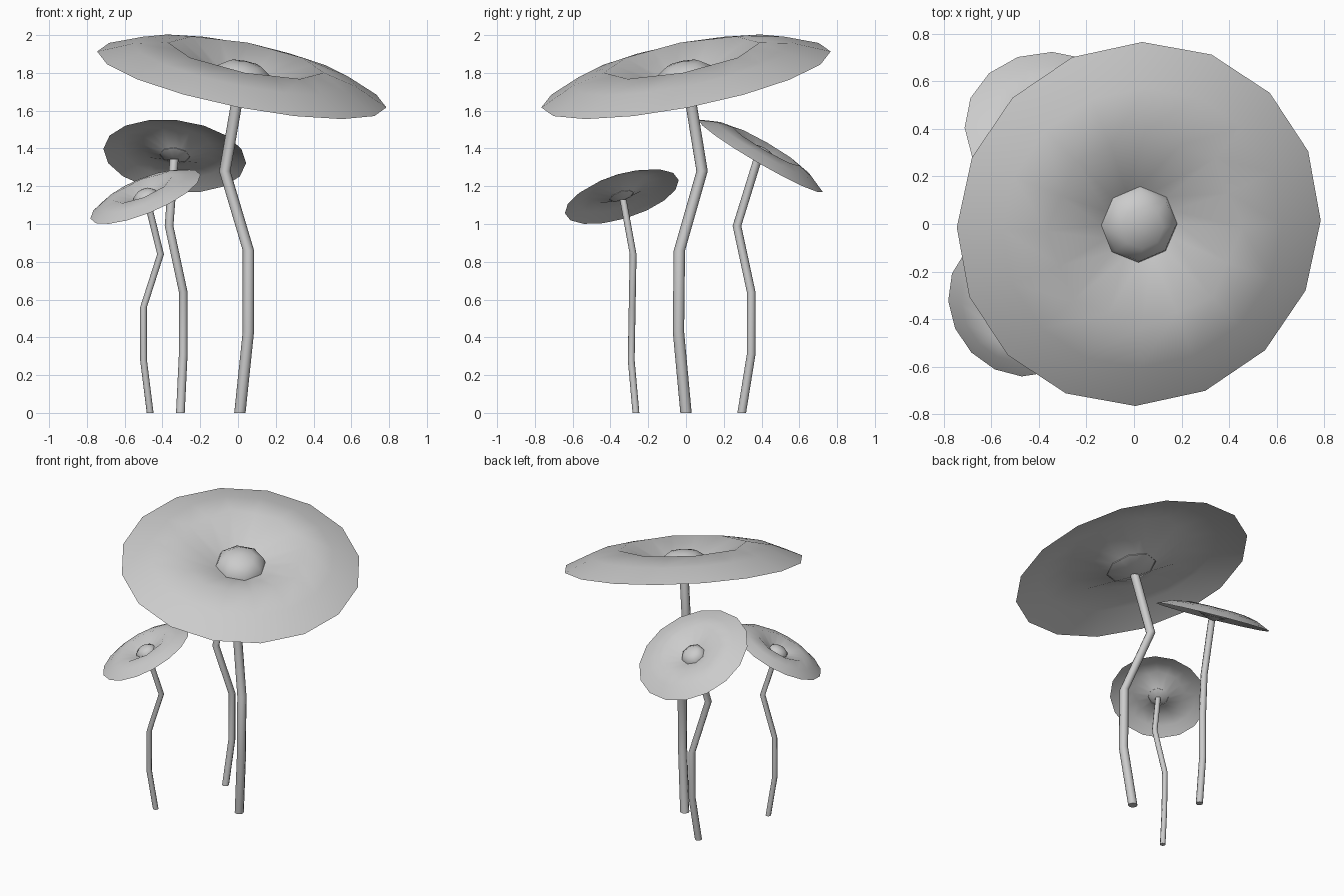
import bpy, bmesh
from math import sin, cos, pi
from mathutils import Vector, Matrix

cube = bpy.data.objects.get("Cube")
if cube:
    bpy.data.objects.remove(cube, do_unlink=True)

grey = bpy.data.materials.new("plain_grey")
grey.use_nodes = True
grey.diffuse_color = (0.6, 0.6, 0.6, 1)
grey.node_tree.nodes["Principled BSDF"].inputs["Base Color"].default_value = grey.diffuse_color


def finish(name, bm, angle):
    mesh = bpy.data.meshes.new(name)
    bm.to_mesh(mesh)
    bm.free()
    mesh.materials.append(grey)
    obj = bpy.data.objects.new(name, mesh)
    bpy.context.collection.objects.link(obj)
    bpy.ops.object.select_all(action="DESELECT")
    obj.select_set(True)
    bpy.context.view_layer.objects.active = obj
    bpy.ops.object.shade_smooth_by_angle(angle=angle)


def bridge(bm, low, high):
    n = len(low)
    for i in range(n):
        j = (i + 1) % n
        bm.faces.new((low[i], low[j], high[j], high[i]))


def lathe(name, profile, tip, sides, centre, normal, scale):
    """Round sheet from (radius, height, octagonal) rings, closed by a tip."""
    bm = bmesh.new()
    rings = []
    for radius, height, octagonal in profile:
        ring = []
        for i in range(sides):
            a = 2 * pi * i / sides
            r = radius * (cos(pi / 8) if octagonal and i % 2 else 1)
            ring.append(bm.verts.new((r * cos(a), r * sin(a), height)))
        rings.append(ring)
    for low, high in zip(rings, rings[1:]):
        bridge(bm, low, high)
    apex = bm.verts.new((0, 0, tip))
    for i in range(sides):
        bm.faces.new((rings[-1][i], rings[-1][(i + 1) % sides], apex))
    turn = Vector((0, 0, 1)).rotation_difference(Vector(normal)).to_matrix().to_4x4()
    place = Matrix.Translation(centre) @ turn @ Matrix.Scale(scale, 4)
    bmesh.ops.transform(bm, matrix=place, verts=bm.verts)
    finish(name, bm, pi)


def stem(name, path, radius, sides=8):
    """Bent tube with level cross-sections."""
    bm = bmesh.new()
    rings = [[bm.verts.new((x + radius * cos(2 * pi * i / sides),
                            y + radius * sin(2 * pi * i / sides), z))
              for i in range(sides)] for x, y, z in path]
    for low, high in zip(rings, rings[1:]):
        bridge(bm, low, high)
    bm.faces.new(rings[0][::-1])
    bm.faces.new(rings[-1])
    finish(name, bm, pi / 3)


# Cap: thin sheet rising from the rim to a ridge, then dipping to the stem
CAP = [(0.78, 0, False), (0.6, 0.08, False), (0.42, 0.12, True), (0.165, 0.012, True)]
# Small dome in the middle of the dish
DOME = [(0.165, 0.005, False), (0.15, 0.045, False), (0.09, 0.085, False)]

# name, cap centre, cap normal, cap scale, stem radius, stem path
plants = [
    ("tall", (0.02, 0, 1.765), (0.19, -0.19, 0.963), 1.0, 0.03,
     [(0.01, 0, 0), (0.055, -0.04, 0.43), (0.055, -0.035, 0.86),
      (-0.07, 0.085, 1.28), (0.005, 0.015, 1.71)]),
    ("back", (-0.335, 0.395, 1.36), (0.1, 0.5, 0.86), 0.487, 0.023,
     [(-0.305, 0.295, 0), (-0.29, 0.345, 0.31), (-0.29, 0.345, 0.64),
      (-0.365, 0.27, 0.99), (-0.338, 0.38, 1.345)]),
    ("front", (-0.49, -0.34, 1.145), (-0.37, -0.28, 0.888), 0.403, 0.018,
     [(-0.465, -0.265, 0), (-0.5, -0.29, 0.28), (-0.5, -0.285, 0.56),
      (-0.41, -0.28, 0.84), (-0.482, -0.333, 1.13)]),
]
for name, centre, normal, scale, radius, path in plants:
    lathe(name + "_cap", CAP, -0.06, 16, centre, normal, scale)
    lathe(name + "_dome", DOME, 0.1, 8, centre, normal, scale)
    stem(name + "_stem", path, radius)
